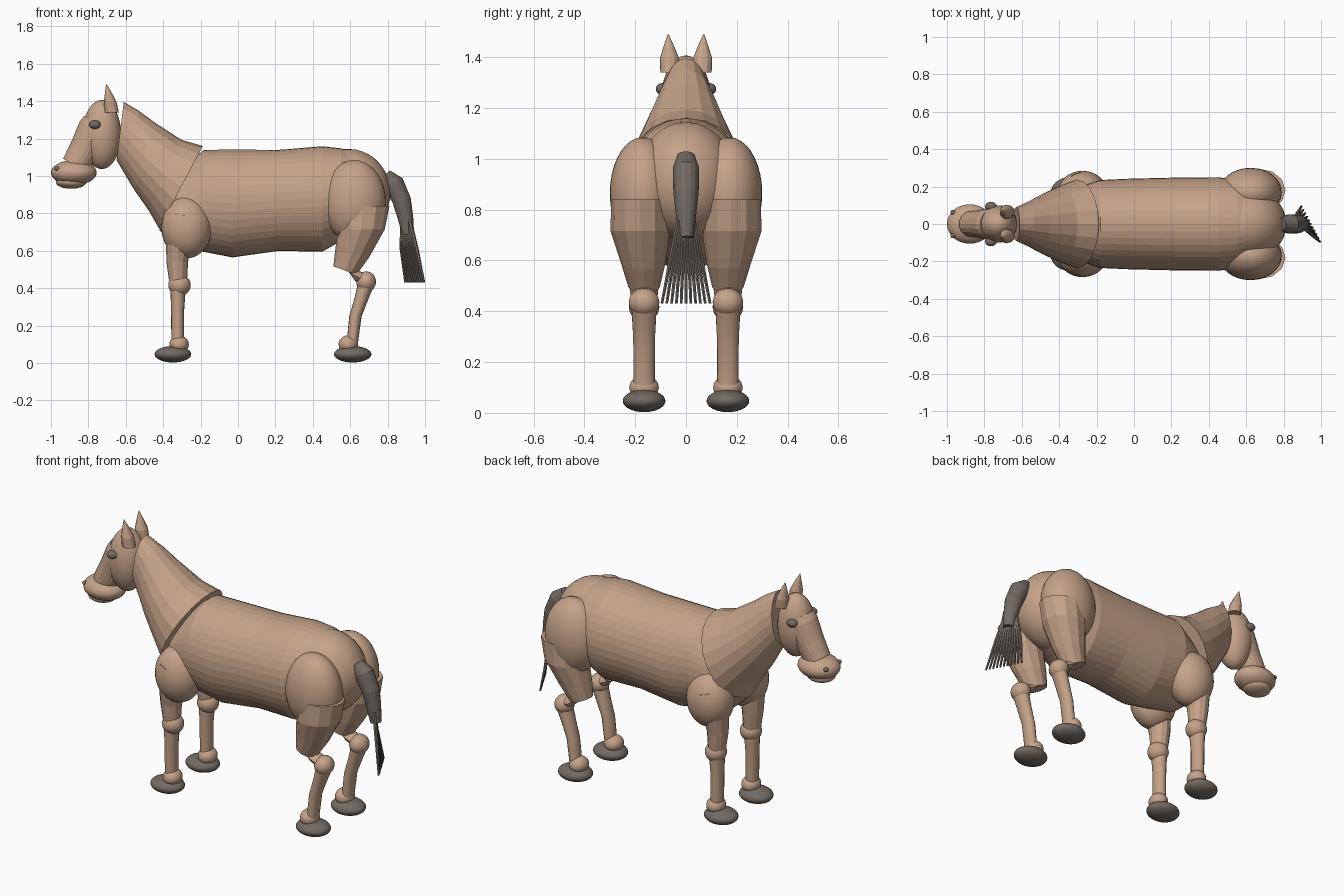
import bpy, bmesh, math
from mathutils import Vector, Matrix


def material(name, rgb):
    m = bpy.data.materials.new(name)
    m.diffuse_color = (*rgb, 1)
    return m


TAN = material("tan coat", (0.56, 0.365, 0.25))
GREY = material("dark grey", (0.17, 0.145, 0.125))


def finish(name, bm, mat, angle):
    bmesh.ops.recalc_face_normals(bm, faces=bm.faces)
    me = bpy.data.meshes.new(name)
    bm.to_mesh(me)
    bm.free()
    me.materials.append(mat)
    ob = bpy.data.objects.new(name, me)
    bpy.context.collection.objects.link(ob)
    if angle:
        bpy.ops.object.select_all(action='DESELECT')
        ob.select_set(True)
        bpy.context.view_layer.objects.active = ob
        bpy.ops.object.shade_smooth_by_angle(angle=math.radians(angle))
    return ob


def ellipsoid(name, c, r, mat=TAN, tilt=0):
    """Smooth ellipsoid, tilted about the y axis."""
    bm = bmesh.new()
    bmesh.ops.create_uvsphere(bm, u_segments=32, v_segments=18, radius=1)
    bm.transform(Matrix.Translation(c) @ Matrix.Rotation(math.radians(tilt), 4, 'Y')
                 @ Matrix.Diagonal((*r, 1)))
    return finish(name, bm, mat, 40)


def loft(name, rings, sides=16, mat=TAN, angle=0):
    """Rings: (x, y, z, half width in y, half width across, angle of across in xz)."""
    bm = bmesh.new()
    loops = []
    for x, y, z, ry, rv, a in rings:
        d = Vector((math.cos(math.radians(a)), 0, math.sin(math.radians(a))))
        loop = []
        for i in range(sides):
            t = math.tau * i / sides
            loop.append(bm.verts.new(Vector((x, y, z)) + d * rv * math.cos(t)
                                     + Vector((0, ry * math.sin(t), 0))))
        loops.append(loop)
    for p, q in zip(loops, loops[1:]):
        for i in range(sides):
            j = (i + 1) % sides
            bm.faces.new((p[i], p[j], q[j], q[i]))
    bm.faces.new(loops[0])
    bm.faces.new(loops[-1])
    return finish(name, bm, mat, angle)


# Barrel and rump
loft("body", [(-0.42, 0, 0.83, 0.11, 0.12, 90), (-0.32, 0, 0.83, 0.19, 0.21, 90),
              (-0.18, 0, 0.867, 0.235, 0.273, 90), (-0.03, 0, 0.853, 0.242, 0.288, 90),
              (0.22, 0, 0.87, 0.248, 0.27, 90), (0.45, 0, 0.877, 0.25, 0.282, 90),
              (0.55, 0, 0.90, 0.235, 0.248, 90), (0.66, 0, 0.91, 0.18, 0.21, 90)], 40)
ellipsoid("rump", (0.59, 0, 0.91), (0.225, 0.2, 0.235))

# Neck
loft("neck", [(-0.305, 0, 0.94, 0.238, 0.25, 62), (-0.39, 0, 1.005, 0.205, 0.208, 65),
              (-0.50, 0, 1.105, 0.155, 0.19, 74), (-0.565, 0, 1.175, 0.12, 0.178, 79),
              (-0.63, 0, 1.24, 0.09, 0.157, 83)], 20)

# Head
ellipsoid("skull", (-0.728, 0, 1.222), (0.103, 0.1, 0.185))
loft("snout", [(-0.74, 0, 1.275, 0.085, 0.095, -30), (-0.76, 0, 1.24, 0.088, 0.1, -30),
               (-0.82, 0, 1.14, 0.075, 0.083, -30), (-0.87, 0, 1.055, 0.07, 0.075, -30)], 20)
ellipsoid("muzzle", (-0.878, 0, 1.018), (0.122, 0.105, 0.067))
ellipsoid("lower_lip", (-0.892, 0, 0.968), (0.082, 0.075, 0.036))

# Tail dock
loft("tail_dock", [(0.79, 0, 1.01, 0.035, 0.03, 40), (0.83, 0, 0.965, 0.052, 0.055, 25),
                   (0.875, 0, 0.87, 0.05, 0.05, 15), (0.895, 0, 0.78, 0.04, 0.042, 10),
                   (0.91, 0, 0.69, 0.03, 0.032, 10)], 16, GREY)

# Tail hair: a fan of thin strands on a slant
N = 11
for i in range(N):
    t = 2 * i / (N - 1) - 1
    loft("tail_strand", [(0.898 + 0.02 * t, -0.03 * t, 0.76, 0.009, 0.012, 0),
                         (0.915 + 0.04 * t, -0.06 * t, 0.61, 0.009, 0.011, 0),
                         (0.945 + 0.05 * t, -0.095 * t, 0.43, 0.006, 0.006, 0)], 6, GREY)

for s, side in ((-1, "right"), (1, "left")):
    # Face details
    ellipsoid("eye_" + side, (-0.765, s * 0.094, 1.275), (0.031, 0.025, 0.023), GREY)
    ellipsoid("nostril_" + side, (-0.967, s * 0.062, 1.04), (0.014, 0.014, 0.012), GREY)
    loft("ear_" + side, [(-0.675, s * 0.065, 1.34, 0.036, 0.038, 0),
                         (-0.683, s * 0.065, 1.395, 0.038, 0.034, 0),
                         (-0.692, s * 0.067, 1.44, 0.022, 0.02, 0),
                         (-0.703, s * 0.07, 1.49, 0.002, 0.002, 0)], 12)

    y = s * 0.165
    # Front leg
    ellipsoid("shoulder_" + side, (-0.275, s * 0.162, 0.725), (0.135, 0.122, 0.165))
    loft("front_forearm_" + side, [(-0.29, s * 0.175, 0.79, 0.1, 0.085, -14),
                                   (-0.315, s * 0.17, 0.67, 0.085, 0.07, 0),
                                   (-0.325, y, 0.54, 0.062, 0.058, 0),
                                   (-0.32, y, 0.43, 0.05, 0.047, 0)], 12)
    ellipsoid("front_knee_" + side, (-0.313, y, 0.417), (0.06, 0.06, 0.058))
    loft("front_cannon_" + side, [(-0.32, y, 0.42, 0.05, 0.042, 0),
                                  (-0.323, y, 0.28, 0.042, 0.035, 0),
                                  (-0.322, y, 0.1, 0.042, 0.034, 0)], 16, TAN, 40)
    ellipsoid("front_fetlock_" + side, (-0.315, y, 0.1), (0.052, 0.058, 0.048))
    ellipsoid("front_hoof_" + side, (-0.348, y, 0.047), (0.098, 0.084, 0.044), GREY)

    # Hind leg
    ellipsoid("haunch_" + side, (0.622, s * 0.17, 0.865), (0.168, 0.13, 0.22))
    loft("thigh_" + side, [(0.67, s * 0.18, 0.84, 0.115, 0.14, 0),
                           (0.66, s * 0.18, 0.715, 0.117, 0.125, 0),
                           (0.61, s * 0.168, 0.58, 0.085, 0.093, -8),
                           (0.572, y, 0.495, 0.062, 0.066, -20)], 12)
    loft("hind_gaskin_" + side, [(0.565, y, 0.52, 0.045, 0.045, -50),
                                 (0.61, y, 0.475, 0.045, 0.04, -65),
                                 (0.69, y, 0.44, 0.045, 0.042, -75)], 12, TAN, 40)
    ellipsoid("hock_" + side, (0.685, y, 0.435), (0.053, 0.06, 0.055))
    loft("hind_cannon_" + side, [(0.685, y, 0.42, 0.05, 0.045, 0),
                                 (0.66, y, 0.345, 0.045, 0.038, 0),
                                 (0.628, y, 0.25, 0.042, 0.033, 0),
                                 (0.61, y, 0.1, 0.042, 0.03, 0)], 16, TAN, 40)
    ellipsoid("hind_fetlock_" + side, (0.59, y, 0.1), (0.052, 0.058, 0.048))
    ellipsoid("hind_hoof_" + side, (0.613, y, 0.047), (0.1, 0.084, 0.044), GREY)
